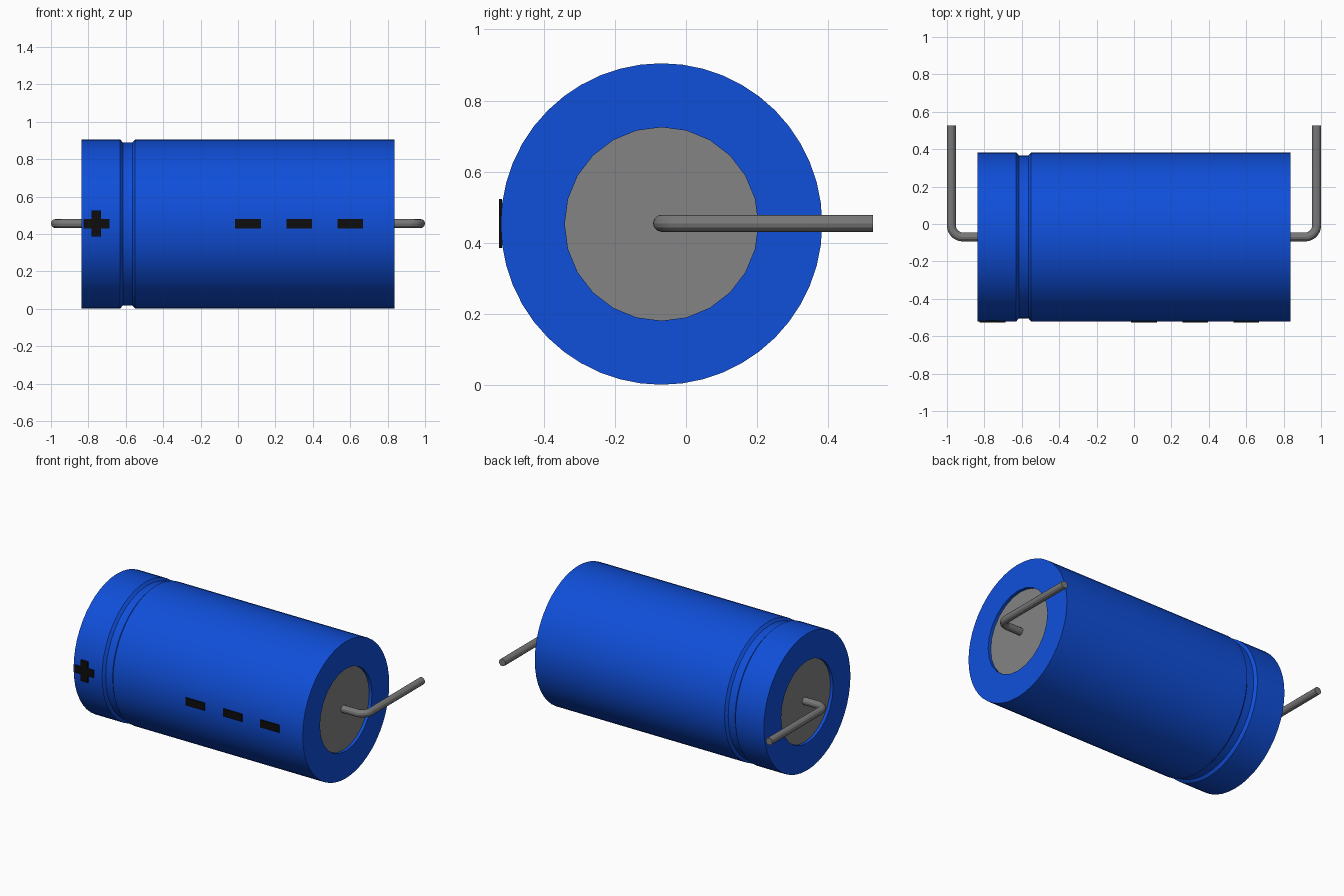
import bpy, bmesh
from math import sin, cos, pi
from mathutils import Vector

cube = bpy.data.objects.get("Cube")
if cube:
    bpy.data.objects.remove(cube)

AXIS_Y, AXIS_Z = -0.069, 0.453
HALF_LENGTH, RADIUS = 0.838, 0.452
CAP_RADIUS, RECESS = 0.272, 0.02
SIDES = 48


def material(name, color, roughness=0.5):
    m = bpy.data.materials.new(name)
    m.use_nodes = True
    m.diffuse_color = color
    bsdf = m.node_tree.nodes["Principled BSDF"]
    bsdf.inputs["Base Color"].default_value = color
    bsdf.inputs["Roughness"].default_value = roughness
    return m


blue = material("blue sleeve", (0.005, 0.078, 0.70, 1))
cap_grey = material("cap grey", (0.23, 0.23, 0.23, 1))
lead_grey = material("lead grey", (0.19, 0.19, 0.19, 1))
black = material("black print", (0.004, 0.004, 0.004, 1))


def finish(name, bm, mat, smooth=True):
    bmesh.ops.recalc_face_normals(bm, faces=bm.faces)
    mesh = bpy.data.meshes.new(name)
    bm.to_mesh(mesh)
    bm.free()
    mesh.materials.append(mat)
    obj = bpy.data.objects.new(name, mesh)
    bpy.context.collection.objects.link(obj)
    if smooth:
        smooth_by_angle(obj)
    return obj


def smooth_by_angle(obj):
    bpy.ops.object.select_all(action="DESELECT")
    obj.select_set(True)
    bpy.context.view_layer.objects.active = obj
    bpy.ops.object.shade_smooth_by_angle(angle=pi / 7)


def ring(bm, x, radius, coarse=False):
    """Circle about the body axis; coarse gives half as many visible sides."""
    verts = []
    for i in range(SIDES):
        a = 2 * pi * i / SIDES
        r = radius * cos(2 * pi / SIDES) if coarse and i % 2 else radius
        verts.append(bm.verts.new((x, AXIS_Y + r * cos(a), AXIS_Z + r * sin(a))))
    return verts


# Sleeve: lathed shell with a crimped groove and a recess at each end
profile = [
    (-HALF_LENGTH + RECESS, CAP_RADIUS), (-HALF_LENGTH, CAP_RADIUS),
    (-HALF_LENGTH, RADIUS), (-0.63, RADIUS), (-0.615, RADIUS - 0.017),
    (-0.565, RADIUS - 0.017), (-0.55, RADIUS), (HALF_LENGTH, RADIUS),
    (HALF_LENGTH, CAP_RADIUS), (HALF_LENGTH - RECESS, CAP_RADIUS),
]
bm = bmesh.new()
rings = [ring(bm, x, r, r == CAP_RADIUS) for x, r in profile]
for a, b in zip(rings, rings[1:]):
    for i in range(SIDES):
        j = (i + 1) % SIDES
        bm.faces.new((a[i], a[j], b[j], b[i]))
finish("sleeve", bm, blue)

# End caps and bent wire leads, one pair per side
BEND, WIRE = 0.06, 0.024
LEAD_X, TIP_Y = 1 - WIRE, 0.526
for side, label in ((1, "left"), (-1, "right")):
    bm = bmesh.new()
    face = bm.faces.new(ring(bm, side * (HALF_LENGTH - RECESS), CAP_RADIUS, True))
    face.normal_update()
    if face.normal.x * side < 0:
        face.normal_flip()
    mesh = bpy.data.meshes.new(label + "_end_cap")
    bm.to_mesh(mesh)
    bm.free()
    mesh.materials.append(cap_grey)
    bpy.context.collection.objects.link(bpy.data.objects.new(label + "_end_cap", mesh))

    path = [(HALF_LENGTH - RECESS - 0.01, AXIS_Y)]
    for k in range(9):
        a = pi / 2 * k / 8
        path.append((LEAD_X - BEND + BEND * sin(a), AXIS_Y + BEND - BEND * cos(a)))
    path.append((LEAD_X, TIP_Y))
    curve = bpy.data.curves.new(label + "_lead", "CURVE")
    curve.dimensions = "3D"
    curve.bevel_depth = WIRE
    curve.bevel_resolution = 4
    curve.use_fill_caps = True
    spline = curve.splines.new("POLY")
    spline.points.add(len(path) - 1)
    for point, (x, y) in zip(spline.points, path):
        point.co = (side * x, y, AXIS_Z + 0.002, 1)
    curve.materials.append(lead_grey)
    lead = bpy.data.objects.new(label + "_lead", curve)
    bpy.context.collection.objects.link(lead)
    bpy.ops.object.select_all(action="DESELECT")
    lead.select_set(True)
    bpy.context.view_layer.objects.active = lead
    bpy.ops.object.convert(target="MESH")
    smooth_by_angle(bpy.context.object)


# Printed polarity marks: thin plates on the front
def plate(name, x, outline):
    bm = bmesh.new()
    face = bm.faces.new([bm.verts.new((x + u, -0.5265, AXIS_Z + 0.002 + v))
                         for u, v in outline])
    out = bmesh.ops.extrude_face_region(bm, geom=[face])
    moved = [g for g in out["geom"] if isinstance(g, bmesh.types.BMVert)]
    bmesh.ops.translate(bm, verts=moved, vec=Vector((0, 0.0095, 0)))
    finish(name, bm, black, smooth=False)


L, T = 0.069, 0.025
plate("plus_mark", -0.757, [(-L, -T), (-T, -T), (-T, -L), (T, -L), (T, -T), (L, -T),
                            (L, T), (T, T), (T, L), (-T, L), (-T, T), (-L, T)])
for n in range(3):
    plate(f"minus_mark_{n + 1}", 0.054 + 0.273 * n, [(-L, -T), (L, -T), (L, T), (-L, T)])
